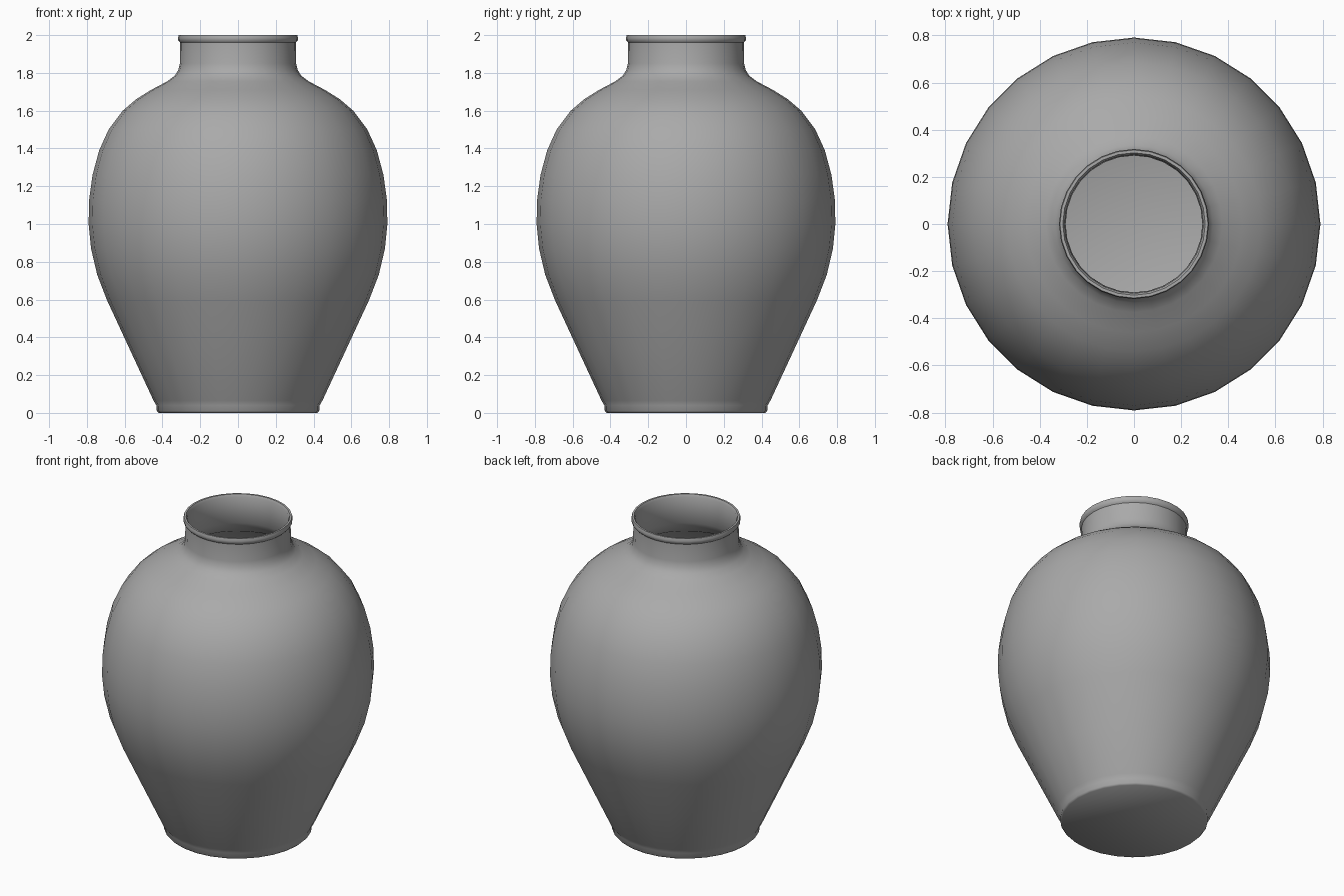
import bpy, bmesh
from math import sin, cos, tau

SIDES = 28

cube = bpy.data.objects.get("Cube")
if cube:
    bpy.data.objects.remove(cube)

clay = bpy.data.materials.new("grey clay")
clay.use_nodes = True
GREY = (0.4, 0.4, 0.4, 1)
clay.diffuse_color = GREY
clay.node_tree.nodes["Principled BSDF"].inputs["Base Color"].default_value = GREY

# Radius and height: foot, body, shoulder, neck and rolled lip
outer = [(0.42, 0), (0.43, 0.01), (0.432, 0.04), (0.447, 0.065), (0.57, 0.33),
         (0.695, 0.6), (0.745, 0.73), (0.778, 0.87), (0.791, 1.0), (0.788, 1.13),
         (0.77, 1.26), (0.735, 1.39), (0.685, 1.5), (0.61, 1.6), (0.54, 1.66),
         (0.46, 1.71), (0.375, 1.755), (0.335, 1.785), (0.316, 1.815), (0.308, 1.85),
         (0.306, 1.96), (0.316, 1.97), (0.318, 1.985), (0.314, 2.0)]
# Hollow inside, from the mouth down to a rounded floor
inner = [(0.302, 2.0), (0.294, 1.985), (0.29, 1.82), (0.36, 1.735), (0.52, 1.645),
         (0.66, 1.49), (0.745, 1.26), (0.765, 1.0), (0.72, 0.73), (0.55, 0.34),
         (0.43, 0.1), (0.3, 0.06)]


def ring(bm, radius, z):
    return [bm.verts.new((radius * cos(tau * i / SIDES), radius * sin(tau * i / SIDES), z))
            for i in range(SIDES)]


# Lathe the whole wall as one closed shell
bm = bmesh.new()
rings = [ring(bm, r, z) for r, z in outer + inner]
for a, b in zip(rings, rings[1:]):
    for i in range(SIDES):
        j = (i + 1) % SIDES
        bm.faces.new((a[i], a[j], b[j], b[i]))

# Flat underside and shallow inner floor
bm.faces.new(rings[0][::-1])
centre = bm.verts.new((0, 0, 0.04))
for i in range(SIDES):
    bm.faces.new((rings[-1][i], rings[-1][(i + 1) % SIDES], centre))
bmesh.ops.recalc_face_normals(bm, faces=bm.faces)

mesh = bpy.data.meshes.new("vase")
bm.to_mesh(mesh)
bm.free()
mesh.materials.append(clay)
vase = bpy.data.objects.new("vase", mesh)
bpy.context.collection.objects.link(vase)

# Smooth wall with a crisp edge around the underside
bpy.context.view_layer.objects.active = vase
vase.select_set(True)
bpy.ops.object.shade_smooth_by_angle(angle=0.8)
